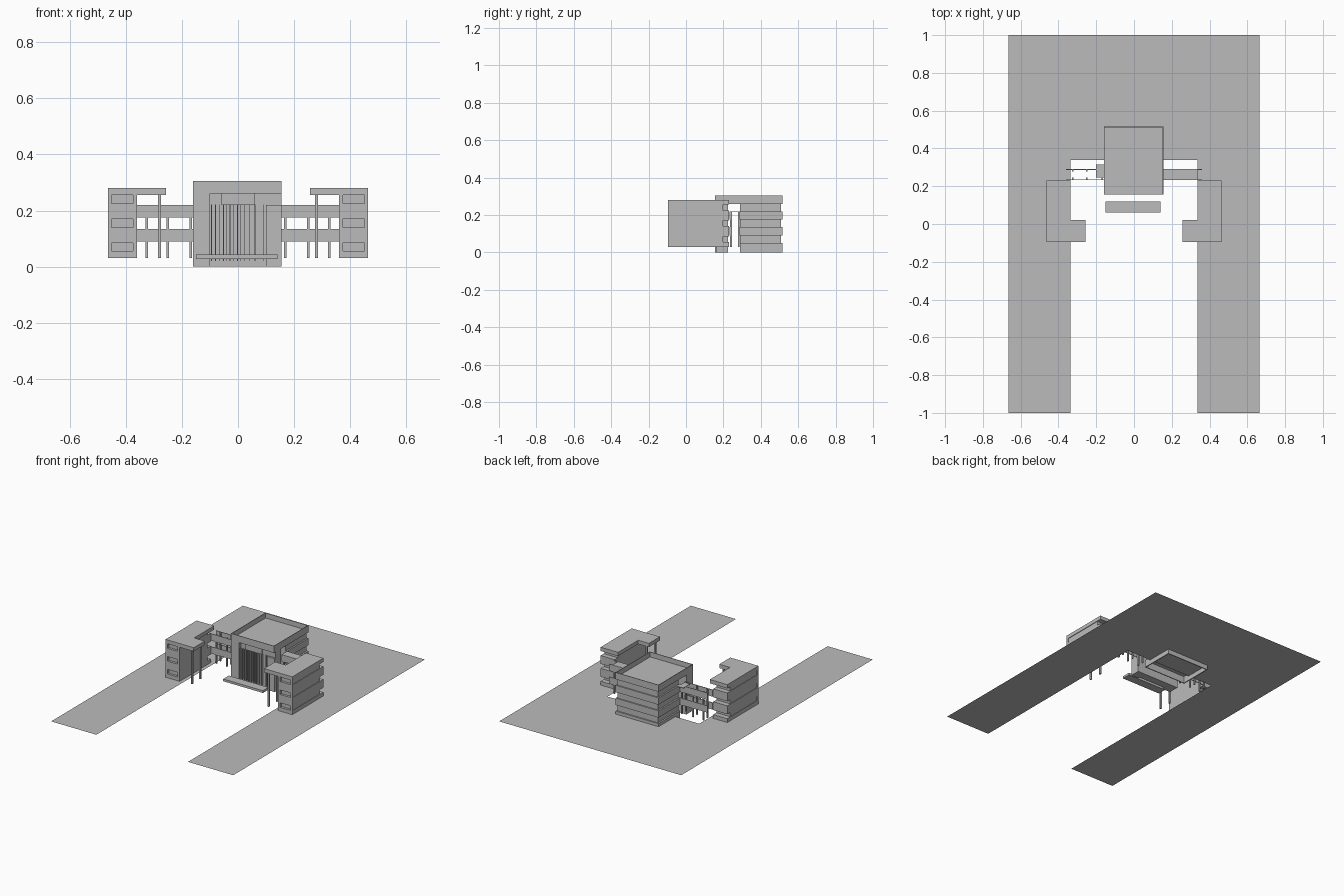
import bpy

if "Cube" in bpy.data.objects:
    bpy.data.objects.remove(bpy.data.objects["Cube"])

mat = bpy.data.materials.new("light_grey")
mat.diffuse_color = (0.5, 0.5, 0.5, 1)
mat.use_nodes = True
mat.node_tree.nodes["Principled BSDF"].inputs["Base Color"].default_value = mat.diffuse_color
G = 0.03  # ground level


def mesh_object(name, verts, faces):
    me = bpy.data.meshes.new(name)
    me.from_pydata(verts, [], faces)
    me.materials.append(mat)
    ob = bpy.data.objects.new(name, me)
    bpy.context.collection.objects.link(ob)
    return ob


def boxes(name, items):
    """One object from boxes given as (x0, x1, y0, y1, z0, z1)."""
    verts, faces = [], []
    for x0, x1, y0, y1, z0, z1 in items:
        x0, x1 = min(x0, x1), max(x0, x1)
        n = len(verts)
        verts += [(x, y, z) for z in (z0, z1)
                  for x, y in ((x0, y0), (x1, y0), (x1, y1), (x0, y1))]
        for f in ((3, 2, 1, 0), (4, 5, 6, 7), (0, 1, 5, 4),
                  (1, 2, 6, 5), (2, 3, 7, 6), (3, 0, 4, 7)):
            faces.append([n + i for i in f])
    return mesh_object(name, verts, faces)


def ring(x0, x1, y0, y1, z0, z1, t):
    """Four walls around a rectangle."""
    return [(x0, x1, y0, y0 + t, z0, z1), (x0, x1, y1 - t, y1, z0, z1),
            (x0, x0 + t, y0 + t, y1 - t, z0, z1),
            (x1 - t, x1, y0 + t, y1 - t, z0, z1)]


# U-shaped ground sheet
mesh_object("ground_sheet",
            [(-.665, -1, G), (-.335, -1, G), (-.335, .34, G), (.335, .34, G),
             (.335, -1, G), (.665, -1, G), (.665, 1, G), (-.665, 1, G)],
            [(0, 1, 2, 3, 4, 5, 6, 7)])

# Central block: rear storeys as bands with recessed window strips
X0, X1, Y0, Y1 = -.16, .155, .155, .515
boxes("rear_base", ring(X0, X1, .29, Y1, 0, .05, .006))
boxes("rear_bands", [(X0, X1, .29, Y1, a, b) for a, b in ((.045, .05), (.09, .135), (.175, .22))])
boxes("rear_window_strips", [(X0 + .01, X1 - .01, .29, Y1 - .008, a, b)
                             for a, b in ((.05, .09), (.135, .175), (.22, .26))])

# Roof slab with thin parapet
boxes("central_roof", [(X0, X1, Y0, Y1, .26, .272)])
boxes("roof_parapet", ring(X0, X1, Y0, Y1, .272, .305, .004))

# Entrance wall, upper panel and vertical fins
boxes("entrance_wall", [(X0, X1, .172, .225, 0, .26),
                        (X0, -.1, Y0, .172, 0, .26),
                        (.1, X1, .16, .172, 0, .22)])
boxes("upper_panel", [(-.06, .06, .163, .172, .222, .26)])
boxes("entrance_fins", [(x - .0015, x + .0015, .16, .172, .02, .222)
                        for x in (-.095, -.08, -.065, -.052, -.04, -.028, -.015,
                                  -.002, .01, .022, .04, .06, .09)])
boxes("entrance_step", [(-.15, .14, .06, .118, .028, .043)])

WINDOWS = ((.055, .085), (.14, .17), (.225, .255))
BANDS = ((G, .055), (.085, .14), (.17, .225))
for side, s in (("left", -1), ("right", 1)):
    o = .463 * s        # outer face
    i = .36 * s         # inner face
    # Side wing: floor bands and recessed window storeys
    boxes(side + "_wing_bands", [(i, o, -.095, .23, a, b) for a, b in BANDS])
    boxes(side + "_wing_window_storeys",
          [(i, o - .004 * s, -.08, .197, a, b) for a, b in WINDOWS])
    boxes(side + "_wing_front_posts",
          [(x0 * s, x1 * s, -.095, -.08, a, b) for a, b in WINDOWS
           for x0, x1 in ((.36, .375), (.45, .463))])
    # L-shaped wing roof
    boxes(side + "_wing_roof", [(.335 * s, o, -.095, .23, .255, .28),
                                (.257 * s, .335 * s, -.095, .02, .255, .28)])
    # Tall columns under the roof arm
    boxes(side + "_porch_columns",
          [(.275 * s, .285 * s, y, y + .012, G, .255) for y in (-.085, .002)])
    # Bridge to the central block: thin spandrel walls on columns
    boxes(side + "_bridge_spandrels",
          [(.155 * s, .36 * s, y, y + .004, a, b) for y in (.232, .286)
           for a, b in ((.09, .135), (.175, .22))])
    boxes(side + "_bridge_columns",
          [(x * s - .004, x * s + .004, y, y + .01, G, .22)
           for y in (.236, .277) for x in (.168, .25, .325)])

# Bridge deck, complete on the right and a short stub on the left
boxes("right_bridge_deck", [(.155, .335, .232, .29, .217, .22)])
boxes("left_bridge_deck", [(-.2, -.16, .245, .315, .217, .22)])
